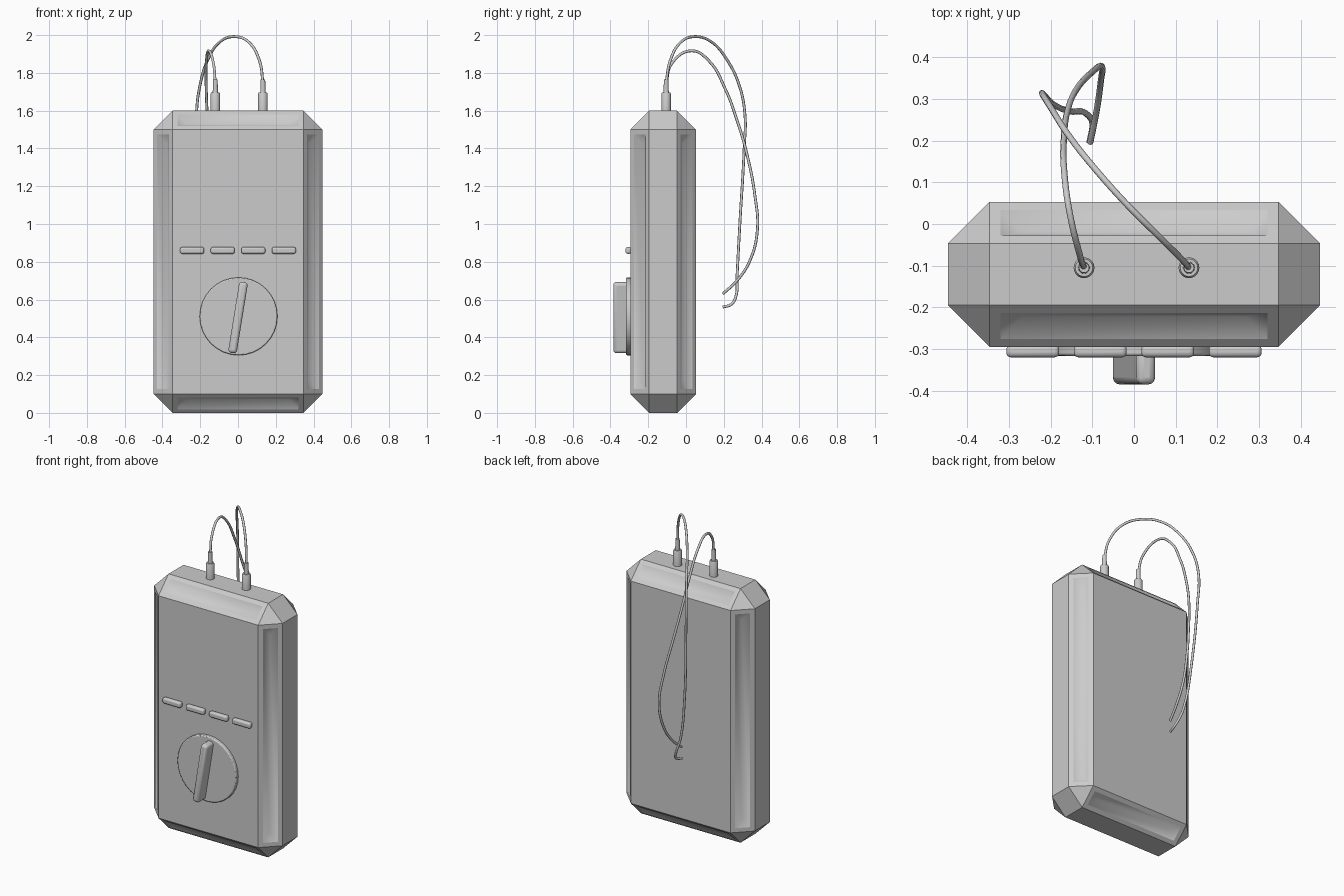
import bpy, bmesh, math
from mathutils import Matrix, Vector

cube = bpy.data.objects.get("Cube")
if cube:
    bpy.data.objects.remove(cube, do_unlink=True)

grey = bpy.data.materials.new("plain_grey")
grey.use_nodes = True
GREY = (0.6, 0.6, 0.6, 1)
grey.diffuse_color = GREY
grey.node_tree.nodes["Principled BSDF"].inputs["Base Color"].default_value = GREY

FRONT, BACK = -0.295, 0.053
HALF_W, HEIGHT, CHAMFER = 0.447, 1.6, 0.1


def add_object(name, bm):
    bmesh.ops.recalc_face_normals(bm, faces=bm.faces)
    mesh = bpy.data.meshes.new(name)
    bm.to_mesh(mesh)
    bm.free()
    mesh.materials.append(grey)
    obj = bpy.data.objects.new(name, mesh)
    bpy.context.collection.objects.link(obj)
    return obj


def box(size, centre, tilt=0):
    bm = bmesh.new()
    bmesh.ops.create_cube(bm, size=1)
    bm.transform(Matrix.Translation(centre) @ Matrix.Rotation(tilt, 4, "Y")
                 @ Matrix.Diagonal((*size, 1)))
    return bm


def smooth(obj, angle=40):
    bpy.ops.object.select_all(action="DESELECT")
    obj.select_set(True)
    bpy.context.view_layer.objects.active = obj
    bpy.ops.object.shade_smooth_by_angle(angle=math.radians(angle))


def round_edges(obj, width, segments=3):
    mod = obj.modifiers.new("rounding", "BEVEL")
    mod.width, mod.segments, mod.limit_method = width, segments, "ANGLE"
    smooth(obj, 50)


def cut_groove(bm, face):
    """Leave a flat rim on a chamfer face and sink its middle to a valley."""
    bmesh.ops.inset_individual(bm, faces=[face], thickness=0.038)
    normal = face.normal.copy()
    loops = list(face.loops)
    if loops[0].edge.calc_length() < loops[1].edge.calc_length():
        loops = loops[1:] + loops[:1]
    a, b, c, d = [loop.vert for loop in loops]
    along = (b.co - a.co).normalized()
    p = bm.verts.new((a.co + d.co) / 2 + along * 0.052 - normal * 0.0325)
    q = bm.verts.new((b.co + c.co) / 2 - along * 0.052 - normal * 0.0325)
    bm.faces.remove(face)
    for verts in ((a, b, q, p), (c, d, p, q), (b, c, q), (d, a, p)):
        bm.faces.new(verts).smooth = True
    bm.edges.get((p, q)).smooth = False


# Case: chamfered block with a groove in each front and back chamfer
bm = box((2 * HALF_W, BACK - FRONT, HEIGHT), (0, (FRONT + BACK) / 2, HEIGHT / 2))
bmesh.ops.bevel(bm, geom=bm.edges[:], offset=CHAMFER, segments=1,
                affect="EDGES", clamp_overlap=True)
bm.normal_update()
for edge in bm.edges:
    edge.smooth = False
chamfers = [f for f in bm.faces if len(f.verts) == 4
            and 0.5 < abs(f.normal.y) < 0.9]
for face in chamfers:
    cut_groove(bm, face)
for face in bm.faces:
    face.smooth = True
add_object("case", bm)

# Row of push buttons
for i in range(4):
    button = add_object(f"button_{i + 1}", box(
        (0.127, 0.03, 0.036), (-0.243 + i * 0.162, FRONT - 0.01, 0.86)))
    round_edges(button, 0.011)

# Dial disc with a tilted grip bar
bm = bmesh.new()
bmesh.ops.create_cone(bm, cap_ends=True, segments=32, radius1=0.206,
                      radius2=0.206, depth=0.03)
bm.transform(Matrix.Translation((0.003, FRONT - 0.007, 0.511))
             @ Matrix.Rotation(math.pi / 2, 4, "X"))
round_edges(add_object("dial", bm), 0.006, 2)
grip = add_object("dial_grip", box(
    (0.046, 0.09, 0.38), (0, FRONT - 0.045, 0.505), math.radians(9.2)))
round_edges(grip, 0.016)


# Plugs: stepped round profile
def plug(name, x):
    profile = [(0, 1.59), (0.025, 1.59), (0.025, 1.69), (0.021, 1.697),
               (0.014, 1.697), (0.012, 1.765), (0, 1.765)]
    bm = bmesh.new()
    verts = [bm.verts.new((r, 0, z)) for r, z in profile]
    edges = [bm.edges.new(pair) for pair in zip(verts, verts[1:])]
    bmesh.ops.spin(bm, geom=verts + edges, cent=(0, 0, 0), axis=(0, 0, 1),
                   angle=math.tau, steps=20)
    bmesh.ops.remove_doubles(bm, verts=bm.verts, dist=0.0001)
    bm.transform(Matrix.Translation((x, -0.105, 0)))
    smooth(add_object(name, bm))


plug("right_plug", -0.12)
plug("left_plug", 0.132)


# Cables: smooth tubes looping over the back
def cable(name, points):
    curve = bpy.data.curves.new(name, "CURVE")
    curve.dimensions = "3D"
    curve.bevel_depth, curve.bevel_resolution = 0.0075, 2
    curve.resolution_u, curve.use_fill_caps = 8, True
    spline = curve.splines.new("BEZIER")
    spline.bezier_points.add(len(points) - 1)
    for knot, co in zip(spline.bezier_points, points):
        knot.co = Vector(co)
        knot.handle_left_type = knot.handle_right_type = "AUTO"
    curve.materials.append(grey)
    obj = bpy.data.objects.new(name, curve)
    bpy.context.collection.objects.link(obj)


cable("right_cable", [
    (-0.12, -0.105, 1.75), (-0.13, -0.075, 1.85), (-0.155, 0.03, 1.917),
    (-0.167, 0.12, 1.865), (-0.168, 0.21, 1.71), (-0.16, 0.27, 1.55),
    (-0.14, 0.32, 1.38), (-0.1, 0.365, 1.15), (-0.077, 0.378, 0.97),
    (-0.08, 0.34, 0.81), (-0.09, 0.27, 0.7), (-0.105, 0.195, 0.63)])
cable("left_cable", [
    (0.132, -0.105, 1.75), (0.115, -0.085, 1.86), (0.06, -0.03, 1.96),
    (-0.02, 0.05, 1.992), (-0.1, 0.14, 1.96), (-0.155, 0.21, 1.88),
    (-0.2, 0.28, 1.74), (-0.22, 0.312, 1.58), (-0.215, 0.308, 1.4),
    (-0.19, 0.285, 1.0), (-0.15, 0.27, 0.72), (-0.115, 0.265, 0.62),
    (-0.1, 0.24, 0.575), (-0.107, 0.195, 0.56)])
